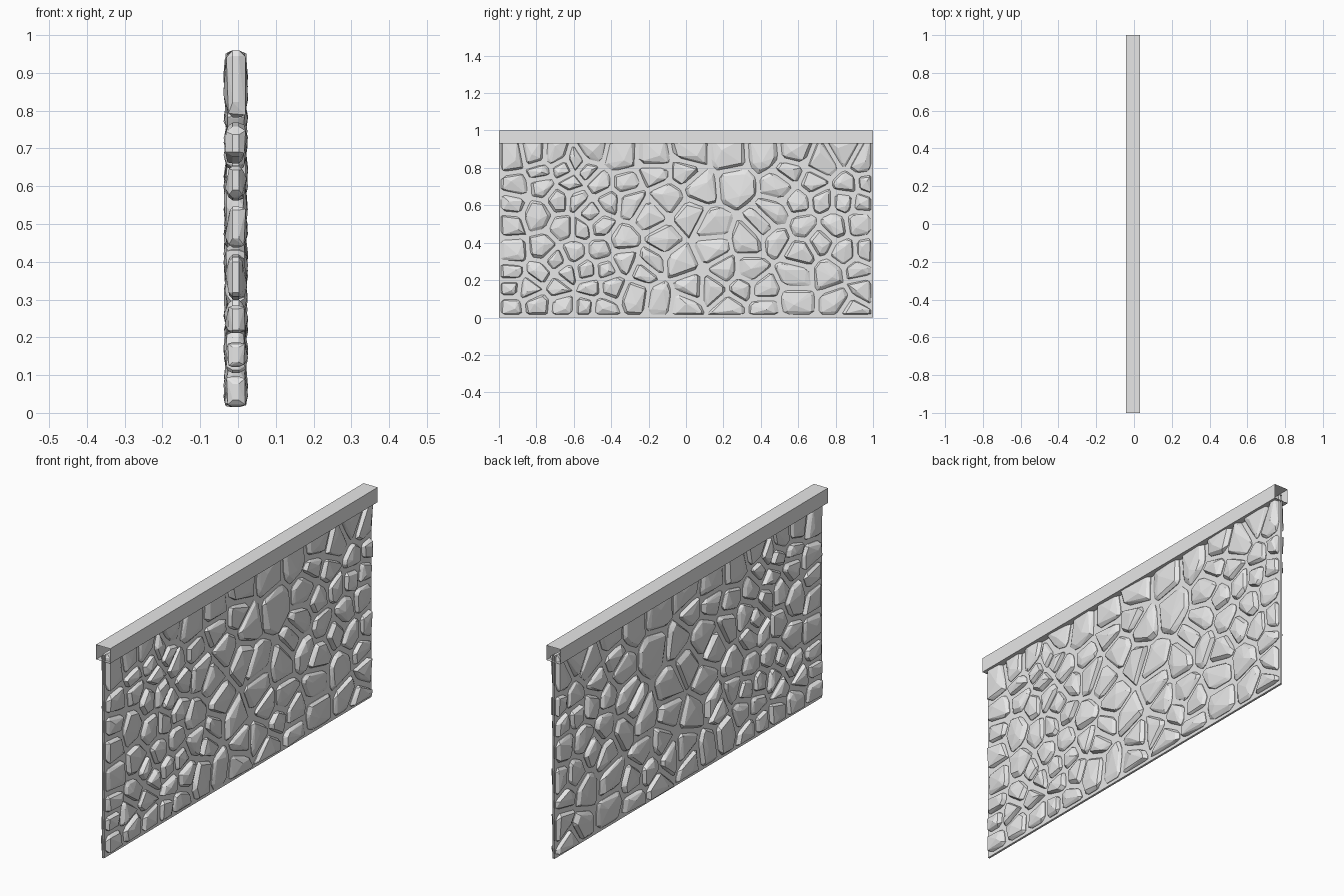
import bpy
import bmesh
import random
from mathutils import Vector

random.seed(4)
MID = -0.006          # x of the wall's middle plane
GAP = 0.012           # half the width of a mortar joint

if "Cube" in bpy.data.objects:
    bpy.data.objects.remove(bpy.data.objects["Cube"], do_unlink=True)

stone_grey = bpy.data.materials.new("stone_grey")
stone_grey.use_nodes = True
colour = (0.8, 0.8, 0.8, 1)
stone_grey.diffuse_color = colour
stone_grey.node_tree.nodes["Principled BSDF"].inputs["Base Color"].default_value = colour


def finish(name, bm):
    """Turn a bmesh into a named object."""
    mesh = bpy.data.meshes.new(name)
    bm.to_mesh(mesh)
    bm.free()
    mesh.materials.append(stone_grey)
    obj = bpy.data.objects.new(name, mesh)
    bpy.context.collection.objects.link(obj)
    return obj


def open_box(name, low, high):
    """Box from low to high without its two y end faces."""
    bm = bmesh.new()
    bmesh.ops.create_cube(bm, size=1)
    low, high = Vector(low), Vector(high)
    for v in bm.verts:
        v.co = (low + high) / 2 + v.co * (high - low)
    ends = [f for f in bm.faces if abs(f.normal.y) > 0.9]
    bmesh.ops.delete(bm, geom=ends, context='FACES_ONLY')
    return finish(name, bm)


def clip(poly, point, normal):
    """Keep the part of a 2D polygon behind a line."""
    result = []
    for a, b in zip(poly, poly[1:] + poly[:1]):
        da, db = (a - point).dot(normal), (b - point).dot(normal)
        if da <= 0:
            result.append(a)
        if da * db < 0:
            result.append(a.lerp(b, da / (da - db)))
    return result


def cell(site, sites):
    """Outline of the stone that lies nearest to a site."""
    poly = [Vector(p) for p in ((-.99, .015), (.99, .015), (.99, .96), (-.99, .96))]
    for other in sites:
        if other is not site:
            normal = (other - site).normalized()
            poly = clip(poly, (site + other) / 2 - normal * GAP, normal)
    return poly


def add_stone(bm, outline):
    """Faceted pebble that shows on both sides of the wall."""
    centre = sum(outline, Vector((0, 0))) / len(outline)
    # chop the corners so the outline looks broken
    ring = []
    for i, p in enumerate(outline):
        before, after = outline[i - 1], outline[(i + 1) % len(outline)]
        cut = random.uniform(0.08, 0.25)
        ring += [p.lerp(before, cut), p.lerp(after, cut)]
    points = []
    for side in (-1, 1):
        tilt = Vector((random.uniform(-.06, .06), random.uniform(-.06, .06)))
        peak = random.uniform(0.024, 0.03)
        for p in ring:
            points.append((MID + side * 0.008, p.x, p.y))
        for p in outline:
            q = centre.lerp(p, random.uniform(0.72, 0.9))
            depth = peak - 0.006 + tilt.dot(q - centre)
            points.append((MID + side * min(max(depth, 0.013), 0.03), q.x, q.y))
        q = centre.lerp(random.choice(outline), 0.3)
        points.append((MID + side * (peak + 0.003), q.x, q.y))
    verts = [bm.verts.new(p) for p in points]
    hull = bmesh.ops.convex_hull(bm, input=verts)
    loose = {v for v in hull["geom_interior"] + hull["geom_unused"]
             if isinstance(v, bmesh.types.BMVert)}
    bmesh.ops.delete(bm, geom=list(loose), context='VERTS')


# Courses of stones: height, then positions along the wall (hundredths)
courses = [
    (88, [-81, -70, -51, 2, 23, 42, 58, 84]),
    (84, [-93, -58, -36, -17, 74, 95]),
    (78, [-78, -66, -53, -17, 0, 55]),
    (71, [-91, -77, -62, -46, -33, 8, 26, 51, 68, 86, 97]),
    (62, [-93, -67, -59, -41, -30, -10, 61, 72, 85, 94]),
    (55, [-80, -51, -19, 2, 47]),
    (49, [-94, -65, -56, -46, 13, 42, 63, 79, 93]),
    (42, [-34, -12, 34, 48, 72]),
    (36, [-93, -76, -60, -46, 14, 61, 85, 96]),
    (30, [-70, -33, -19, -3]),
    (24, [-94, -78, -64, -53, -43, -22, 21, 34, 58, 77, 92]),
    (16, [-94, -84, -68, -51, -40, 2, 15, 29, 42, 94]),
    (10, [-27, -14, 58, 82]),
    (6, [-94, -80, -65, -54, -45, -1, 23, 42, 88]),
]
sites = [Vector((y / 100, (z + random.uniform(-1.5, 1.5)) / 100))
         for z, row in courses for y in row]

bm = bmesh.new()
for site in sites:
    outline = cell(site, sites)
    if len(outline) > 2:
        add_stone(bm, outline)
finish("wall_stones", bm)

# Thin mortar sheet and the coping along the top
open_box("mortar_sheet", (MID - 0.005, -1, 0), (MID + 0.005, 1, 0.96))
open_box("top_coping", (-0.043, -1, 0.93), (0.031, 1, 1))
